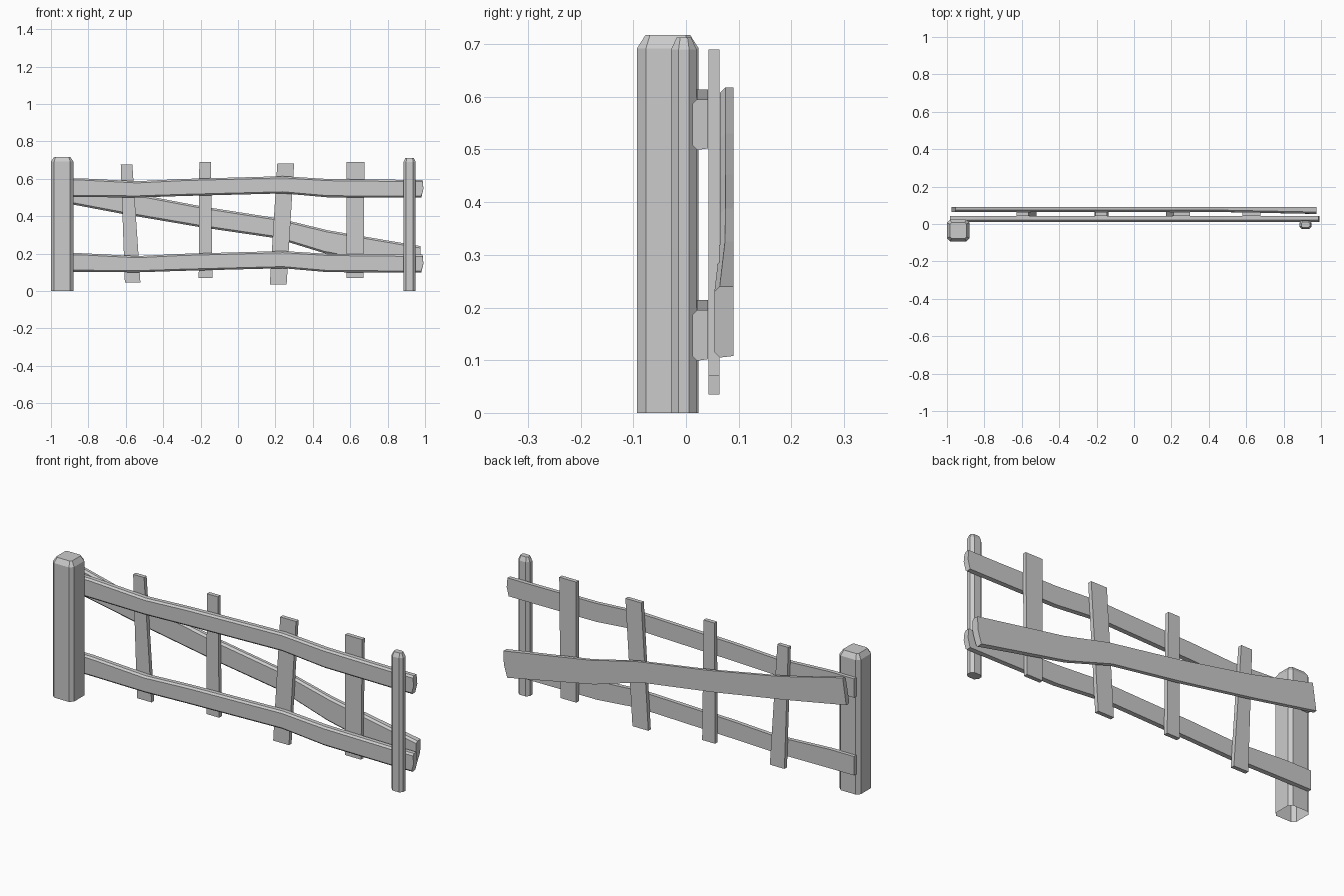
import bpy

if "Cube" in bpy.data.objects:
    bpy.data.objects.remove(bpy.data.objects["Cube"])


def make(name, verts, faces):
    me = bpy.data.meshes.new(name)
    me.from_pydata(verts, [], faces)
    ob = bpy.data.objects.new(name, me)
    bpy.context.collection.objects.link(ob)
    return ob


def loft(name, rings, cap_start=True):
    """Skin equal-length rings of points and cap the ends."""
    n = len(rings[0])
    verts = [p for r in rings for p in r]
    faces = [(i * n + j, i * n + (j + 1) % n, (i + 1) * n + (j + 1) % n, (i + 1) * n + j)
             for i in range(len(rings) - 1) for j in range(n)]
    if cap_start:
        faces.append(tuple(reversed(range(n))))
    faces.append(tuple(range(len(verts) - n, len(verts))))
    return make(name, verts, faces)


def octagon(x0, x1, y0, y1, c, z):
    return [(x0 + c, y0, z), (x1 - c, y0, z), (x1, y0 + c, z), (x1, y1 - c, z),
            (x1 - c, y1, z), (x0 + c, y1, z), (x0, y1 - c, z), (x0, y0 + c, z)]


def post(name, x0, x1, y0, y1, c, shoulder, top, inset, closed):
    i = inset
    loft(name, [octagon(x0, x1, y0, y1, c, 0), octagon(x0, x1, y0, y1, c, shoulder),
                octagon(x0 + i, x1 - i, y0 + i, y1 - i, c * .5, top)], closed)


def board(name, stations, c=0.009):
    """Wavy board along x; stations are (x_low, x_high, z_low, z_high, y_front, y_back)."""
    rings = []
    for xl, xh, zl, zh, yf, yb in stations:
        xm = (xl + xh) / 2 + (0.008 if xl > 0.9 else 0)
        rings.append([(xl, yf, zl + c), (xl, yf + c, zl), (xl, yb, zl + .003), (xm, yb, (zl + zh) / 2),
                      (xh, yb, zh), (xh, yf + c, zh), (xh, yf, zh - c), (xm, yf, (zl + zh) / 2)][::-1])
    return loft(name, [r[::-1] for r in rings])


# Gate posts
post("hinge_post", -1.0, -0.88, -0.093, 0.024, 0.017, 0.692, 0.717, 0.016, False)
post("latch_post", 0.885, 0.95, -0.028, 0.020, 0.014, 0.69, 0.712, 0.010, True)

# Two matching horizontal rails
profile = [(-0.985, -0.985, 0.103, 0.203), (-0.85, -0.85, 0.103, 0.203),
           (-0.54, -0.54, 0.100, 0.187), (-0.30, -0.30, 0.108, 0.199),
           (0.24, 0.24, 0.122, 0.214), (0.48, 0.48, 0.101, 0.199),
           (0.85, 0.85, 0.099, 0.195), (0.98, 0.987, 0.099, 0.195)]
for name, dz in (("lower_rail", 0.0), ("upper_rail", 0.4)):
    board(name, [(a, b, l + dz, h + dz, 0.012, 0.042) for a, b, l, h in profile])

# Upright slats: (top x0, x1, z), (bottom x0, x1, z)
slats = [((-0.627, -0.565, 0.677), (-0.605, -0.522, 0.046)),
         ((-0.207, -0.145, 0.690), (-0.210, -0.137, 0.070)),
         ((0.210, 0.300, 0.682), (0.170, 0.260, 0.035)),
         ((0.580, 0.677, 0.690), (0.580, 0.670, 0.070))]
for k, (t, b) in enumerate(slats):
    loft(f"slat_{k + 1}", [[(x0, 0.043, z), (x1, 0.043, z), (x1, 0.064, z), (x0, 0.064, z)]
                           for x0, x1, z in (b, t)])

# Diagonal brace behind the slats
board("diagonal_brace", [(-0.975, -0.955, 0.480, 0.618, 0.065, 0.090),
                         (-0.62, -0.60, 0.413, 0.530, 0.065, 0.090),
                         (-0.21, -0.19, 0.343, 0.452, 0.065, 0.090),
                         (0.20, 0.22, 0.283, 0.388, 0.065, 0.090),
                         (0.46, 0.48, 0.203, 0.325, 0.064, 0.090),
                         (0.955, 0.977, 0.105, 0.240, 0.054, 0.090)], 0.010)
